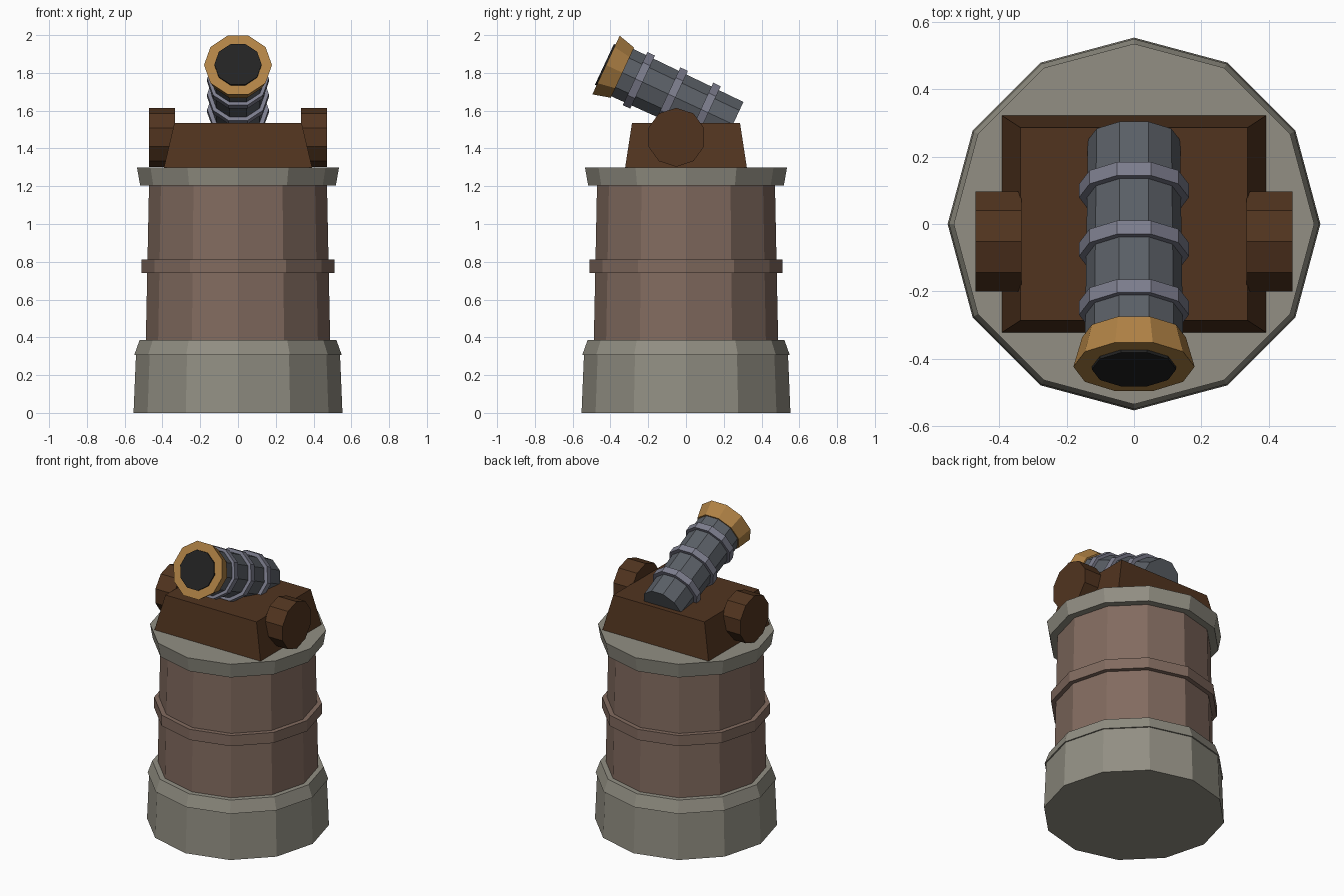
import bpy, bmesh
from math import cos, sin, pi, radians
from mathutils import Matrix, Vector

cube = bpy.data.objects.get("Cube")
if cube:
    bpy.data.objects.remove(cube, do_unlink=True)


def material(name, hex_code):
    """Flat material from an sRGB hex code."""
    srgb = [int(hex_code[i:i + 2], 16) / 255 for i in (0, 2, 4)]
    rgba = [((c + 0.055) / 1.055) ** 2.4 for c in srgb] + [1]
    mat = bpy.data.materials.new(name)
    mat.use_nodes = True
    mat.diffuse_color = rgba
    bsdf = mat.node_tree.nodes["Principled BSDF"]
    bsdf.inputs["Base Color"].default_value = rgba
    bsdf.inputs["Roughness"].default_value = 0.9
    return mat


stone = material("grey stone", "928f83")
brick = material("brown brick", "826b5f")
wood = material("dark wood", "51341f")
iron = material("dark iron", "5a5f66")
steel = material("pale steel", "7c7d8d")
brass = material("brass", "b08245")
black = material("bore black", "222222")


def loft(name, rings, mat, frame=Matrix()):
    """Closed solid skinned through equal-length rings of points."""
    bm = bmesh.new()
    loops = [[bm.verts.new(frame @ Vector(p)) for p in ring] for ring in rings]
    n = len(loops[0])
    for low, high in zip(loops, loops[1:]):
        for i in range(n):
            j = (i + 1) % n
            bm.faces.new((low[i], low[j], high[j], high[i]))
    bm.faces.new(loops[0])
    bm.faces.new(loops[-1])
    bmesh.ops.recalc_face_normals(bm, faces=bm.faces)
    mesh = bpy.data.meshes.new(name)
    bm.to_mesh(mesh)
    bm.free()
    mesh.materials.append(mat)
    obj = bpy.data.objects.new(name, mesh)
    bpy.context.collection.objects.link(obj)
    return obj


def drum(name, sides, r0, r1, z0, z1, mat, frame=Matrix()):
    """Tapered many-sided cylinder along the frame's z axis."""
    def ring(r, z):
        return [(r * cos(2 * pi * i / sides), r * sin(2 * pi * i / sides), z)
                for i in range(sides)]
    return loft(name, [ring(r0, z0), ring(r1, z1)], mat, frame)


# Round tower
drum("tower_base", 12, 0.553, 0.54, 0, 0.31, stone)
drum("base_lip", 12, 0.549, 0.521, 0.307, 0.386, stone)
drum("tower_wall", 12, 0.488, 0.471, 0.38, 1.21, brick)
drum("wall_band", 12, 0.51, 0.51, 0.741, 0.812, brick)
drum("tower_cap", 12, 0.518, 0.535, 1.204, 1.30, stone)


# Wooden carriage with sloping sides
def rectangle(x, y, z):
    return [(-x, -y, z), (x, -y, z), (x, y, z), (-x, y, z)]


loft("carriage", [rectangle(0.392, 0.322, 1.30), rectangle(0.337, 0.286, 1.534)], wood)

# Wheels, with a corner pointing up
for side, x in (("left", 0.402), ("right", -0.402)):
    frame = Matrix.Translation((x, -0.052, 1.459)) @ Matrix.Rotation(pi / 2, 4, "Y")
    drum(side + "_wheel", 10, 0.156, 0.156, -0.068, 0.068, wood, frame)

# Barrel, raised towards the front
aim = Matrix.Translation((0, 0.249, 1.528)) @ Matrix.Rotation(radians(65), 4, "X")
drum("barrel", 10, 0.137, 0.146, 0, 0.70, iron, aim)
for i, z in enumerate((0.166, 0.358, 0.55)):
    drum(f"barrel_band_{i + 1}", 10, 0.163, 0.163, z - 0.022, z + 0.022, steel, aim)
drum("muzzle", 10, 0.154, 0.18, 0.646, 0.742, brass, aim)
drum("bore", 10, 0.125, 0.125, 0.70, 0.751, black, aim)
